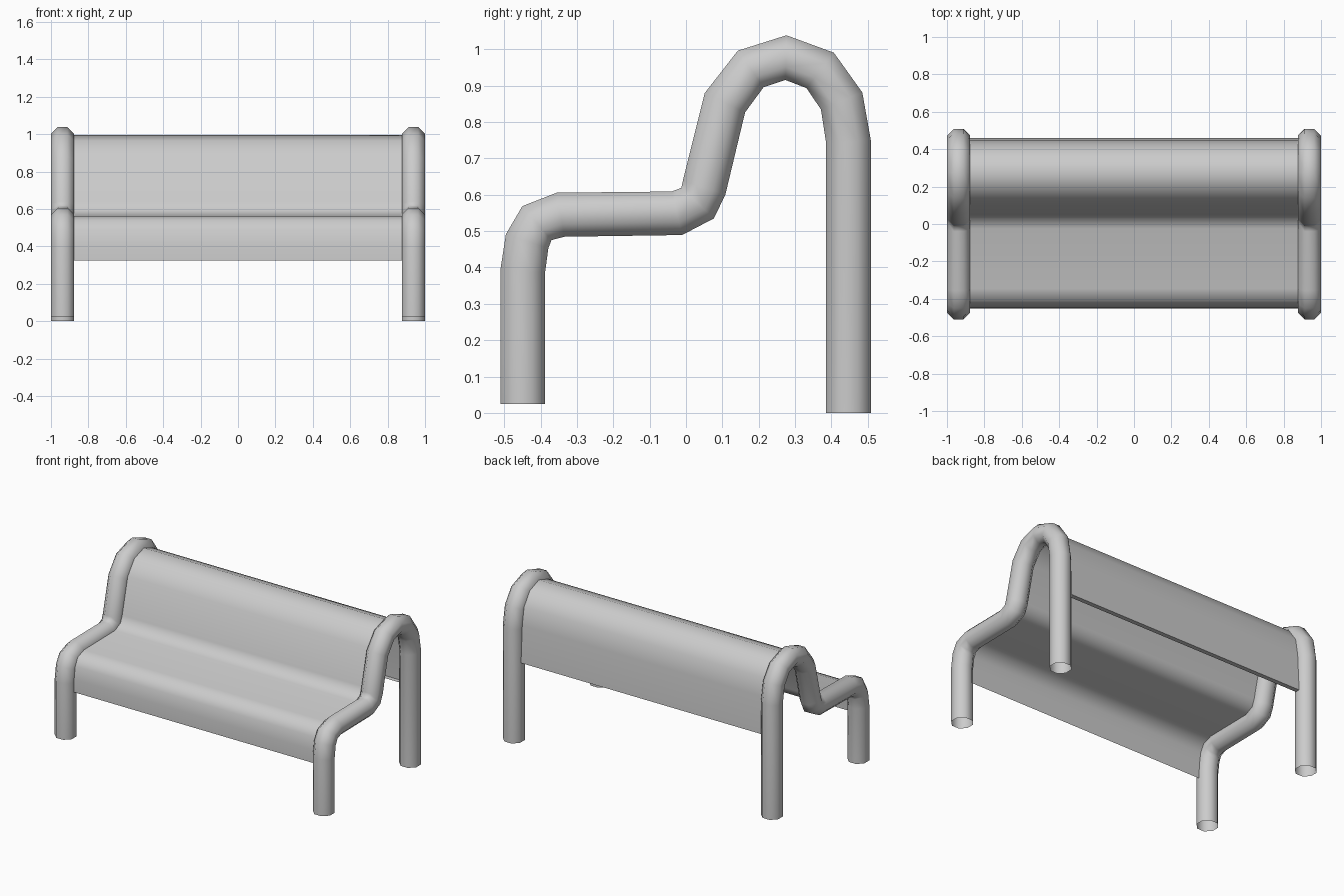
import bpy, bmesh, math
from mathutils import Vector

if "Cube" in bpy.data.objects:
    bpy.data.objects.remove(bpy.data.objects["Cube"])

grey = bpy.data.materials.new("light_grey")
grey.use_nodes = True
colour = (0.6, 0.6, 0.6, 1)
grey.diffuse_color = colour
grey.node_tree.nodes["Principled BSDF"].inputs["Base Color"].default_value = colour

SIDES = 8
APOTHEM = 0.0615
FRAME_X = 0.9375

# Side outline of the bench as (y, z), from front foot over the back to rear foot
bends = [(-.449, .39), (-.437, .472), (-.41, .522), (-.345, .545),
         (-.025, .549), (.032, .577), (.05, .62),
         (.107, .853), (.178, .946), (.275, .977), (.369, .942),
         (.428, .858), (.447, .745)]
frame_path = [(-.449, .025)] + bends + [(.447, 0)]
sheet_path = [(-.451, .325)] + [(y, z + .018) for y, z in bends] + [(.46, .52), (.43, .52)]


def finish(name, bm, angle):
    bmesh.ops.recalc_face_normals(bm, faces=bm.faces)
    mesh = bpy.data.meshes.new(name)
    bm.to_mesh(mesh)
    bm.free()
    mesh.materials.append(grey)
    obj = bpy.data.objects.new(name, mesh)
    bpy.context.collection.objects.link(obj)
    bpy.ops.object.select_all(action='DESELECT')
    obj.select_set(True)
    bpy.context.view_layer.objects.active = obj
    bpy.ops.object.shade_smooth_by_angle(angle=math.radians(angle))
    return obj


def bridge(bm, rows, closed):
    for a, b in zip(rows, rows[1:]):
        count = len(a)
        for i in range(count if closed else count - 1):
            j = (i + 1) % count
            bm.faces.new((a[i], a[j], b[j], b[i]))


def tube(name, x):
    """Sweep an open-ended octagon along the side outline."""
    bm = bmesh.new()
    points = [Vector((x, y, z)) for y, z in frame_path]
    radius = APOTHEM / math.cos(math.pi / SIDES)
    rings = []
    for i, p in enumerate(points):
        before = (p - points[i - 1]).normalized() if i else Vector()
        after = (points[i + 1] - p).normalized() if i + 1 < len(points) else Vector()
        tangent = (before + after).normalized()
        across = Vector((1, 0, 0))
        outward = across.cross(tangent)
        ring = []
        for k in range(SIDES):
            a = math.tau * (k + .5) / SIDES
            ring.append(bm.verts.new(p + radius * (across * math.cos(a) + outward * math.sin(a))))
        rings.append(ring)
    bridge(bm, rings, True)
    return finish(name, bm, 60)


# Bent tube frames at both ends
for side, sign in (("left", 1), ("right", -1)):
    tube(side + "_frame", sign * FRAME_X)

# One curved sheet forming the seat, backrest and rear flap
bm = bmesh.new()
rows = [[bm.verts.new((x, y, z)) for x in (-.92, .92)] for y, z in sheet_path]
bridge(bm, rows, False)
finish("seat_sheet", bm, 60)
